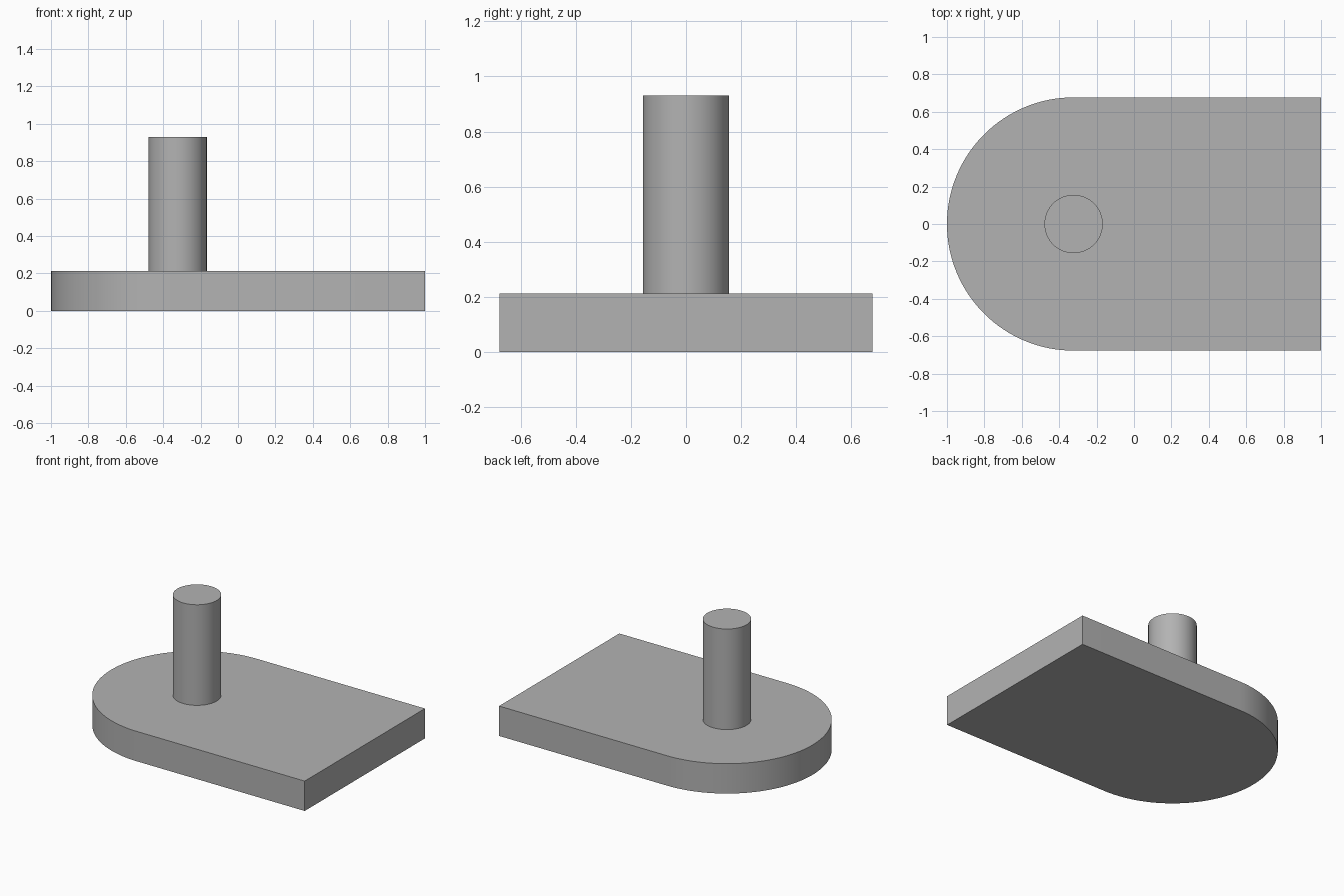
import bpy
import bmesh
from math import sin, cos, pi, radians

cube = bpy.data.objects.get("Cube")
if cube:
    bpy.data.objects.remove(cube, do_unlink=True)

HALF_WIDTH = 0.677
AXIS_X = HALF_WIDTH - 1
PLATE_TOP = 0.213
POST_TOP = 0.93
POST_RADIUS = 0.156

# Plain grey material
grey = bpy.data.materials.new("grey")
grey.use_nodes = True
colour = (0.45, 0.45, 0.45, 1)
grey.diffuse_color = colour
grey.node_tree.nodes["Principled BSDF"].inputs["Base Color"].default_value = colour


def arc(radius, start, end, steps):
    """Points on an arc around the post axis, both ends included."""
    angles = [start + (end - start) * i / steps for i in range(steps + 1)]
    return [(AXIS_X + radius * cos(a), radius * sin(a)) for a in angles]


def extrude_outline(name, outline, bottom, top):
    """Solid prism from a counter-clockwise outline."""
    bm = bmesh.new()
    base = bm.faces.new([bm.verts.new((x, y, bottom)) for x, y in outline])
    result = bmesh.ops.extrude_face_region(bm, geom=[base], use_keep_orig=True)
    raised = [v for v in result["geom"] if isinstance(v, bmesh.types.BMVert)]
    bmesh.ops.translate(bm, verts=raised, vec=(0, 0, top - bottom))
    bmesh.ops.recalc_face_normals(bm, faces=bm.faces)
    mesh = bpy.data.meshes.new(name)
    bm.to_mesh(mesh)
    bm.free()
    mesh.materials.append(grey)
    obj = bpy.data.objects.new(name, mesh)
    bpy.context.collection.objects.link(obj)
    bpy.ops.object.select_all(action="DESELECT")
    obj.select_set(True)
    bpy.context.view_layer.objects.active = obj
    bpy.ops.object.shade_smooth_by_angle(angle=radians(30))
    return obj


# Base plate: square at one end, half round at the other
plate_outline = arc(HALF_WIDTH, pi / 2, 3 * pi / 2, 64)
plate_outline += [(1, -HALF_WIDTH), (1, HALF_WIDTH)]
extrude_outline("base_plate", plate_outline, 0, PLATE_TOP)

# Round post, concentric with the rounded end
post_outline = arc(POST_RADIUS, 0, 2 * pi, 64)[:-1]
extrude_outline("post", post_outline, PLATE_TOP, POST_TOP)
